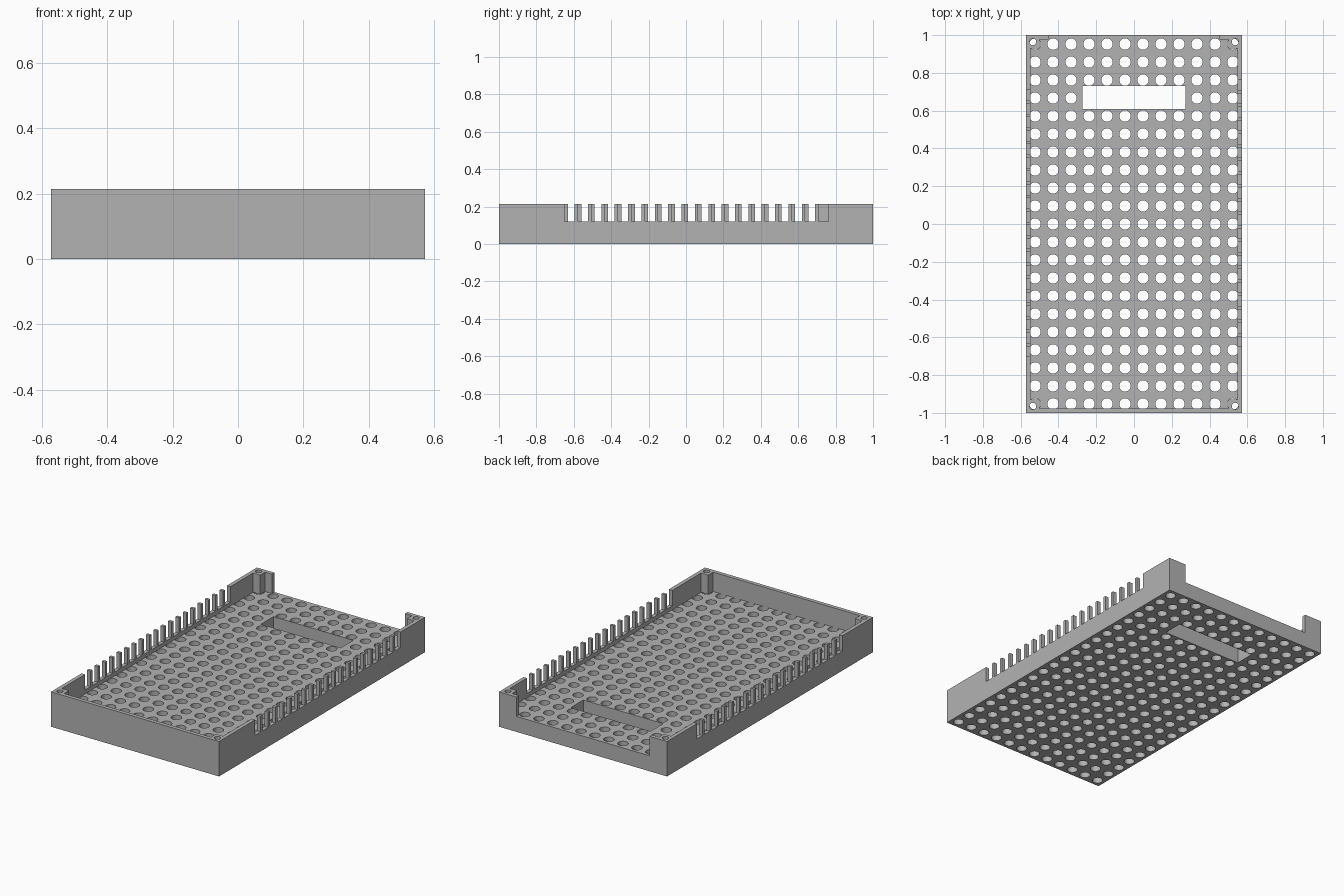
import bpy, bmesh
from math import sin, cos, pi, sqrt

cube = bpy.data.objects.get("Cube")
if cube:
    bpy.data.objects.remove(cube, do_unlink=True)

T = 1 / 42                       # wall thickness, the unit of every size below
FLOOR, HEIGHT, POST = 4, 9, 3
HALF_X, HALF_Y = 24, 42

# Single grey finish
grey = bpy.data.materials.new("grey_plastic")
grey.use_nodes = True
colour = (0.45, 0.45, 0.45, 1)
grey.diffuse_color = colour
grey.node_tree.nodes["Principled BSDF"].inputs["Base Color"].default_value = colour


def finish(bm, name):
    bmesh.ops.recalc_face_normals(bm, faces=bm.faces[:])
    bmesh.ops.scale(bm, vec=(T, T, T), verts=bm.verts[:])
    mesh = bpy.data.meshes.new(name)
    bm.to_mesh(mesh)
    bm.free()
    mesh.materials.append(grey)
    obj = bpy.data.objects.new(name, mesh)
    bpy.context.scene.collection.objects.link(obj)
    bpy.ops.object.select_all(action="DESELECT")
    obj.select_set(True)
    bpy.context.view_layer.objects.active = obj
    bpy.ops.object.shade_smooth_by_angle()


def clamp(value, limit):
    return max(-limit, min(limit, value))


def add_cell(bm, centre, x_span, y_span, radius, z, sides=32):
    """Flat rectangle with a round hole, as a ring of quads."""
    def reach(mid, span, direction):
        end = span[1] if direction > 0 else span[0]
        return mid + abs(end - mid) * clamp(sqrt(2) * direction, 1)

    (cx, cy), inner, outer = centre, [], []
    for i in range(sides):
        c, s = cos(2 * pi * i / sides), sin(2 * pi * i / sides)
        inner.append(bm.verts.new((cx + radius * c, cy + radius * s, z)))
        outer.append(bm.verts.new((reach(cx, x_span, c), reach(cy, y_span, s), z)))
    for i in range(sides):
        bm.faces.new((inner[i - 1], outer[i - 1], outer[i], inner[i]))


def thicken(bm, depth):
    """Raise a flat sheet into a solid; the walls supply its outermost sides."""
    bmesh.ops.remove_doubles(bm, verts=bm.verts[:], dist=0.001)
    new = bmesh.ops.extrude_face_region(bm, geom=bm.faces[:])["geom"]
    bmesh.ops.translate(bm, vec=(0, 0, depth),
                        verts=[v for v in new if isinstance(v, bmesh.types.BMVert)])
    outside = [f for f in bm.faces
               if all(abs(v.co.x) > HALF_X - 0.01 for v in f.verts)
               or all(abs(v.co.y) > HALF_Y - 0.01 for v in f.verts)]
    bmesh.ops.delete(bm, geom=outside, context="FACES")


# Floor: grid of round holes, with cells left out for the window
x_lines = [4 * i - HALF_X for i in range(13)]
y_lines = [4 * i - HALF_Y for i in range(22)]
x_lines[3], x_lines[9] = -11.4, 11.4
y_lines[17], y_lines[18] = 25.6, 30.72
bm = bmesh.new()
for col in range(12):
    for row in range(21):
        if not (3 <= col <= 8 and row == 17):
            add_cell(bm, (4 * col - 22, 4 * row - 40),
                     x_lines[col:col + 2], y_lines[row:row + 2], 1.26, 0)
thicken(bm, FLOOR)
finish(bm, "perforated_floor")

# Corner posts with screw holes
bm = bmesh.new()
for x0 in (-HALF_X, HALF_X - POST):
    for y0 in (-HALF_Y, HALF_Y - POST):
        add_cell(bm, (x0 + POST / 2, y0 + POST / 2),
                 (x0, x0 + POST), (y0, y0 + POST), 0.76, FLOOR)
thicken(bm, HEIGHT - FLOOR)
finish(bm, "corner_posts")


def build_wall(name, half, notches, place):
    """Notched wall: outer skin to the ground, inner skin between the posts."""
    end = half - POST
    outline = [(-half, 0), (half, 0), (half, HEIGHT), (end, HEIGHT)]
    for start, stop, bottom in reversed(notches):
        outline += [(stop, HEIGHT), (stop, bottom), (start, bottom), (start, HEIGHT)]
    outline += [(-end, HEIGHT), (-half, HEIGHT)]

    bm = bmesh.new()
    outer = [bm.verts.new(place(s, 0, z)) for s, z in outline]
    shared = {}
    inner = []
    for s, z in outline:
        key = (clamp(s, end), max(z, FLOOR - 0.1))
        if key not in shared:
            shared[key] = bm.verts.new(place(key[0], 1, key[1]))
        inner.append(shared[key])
    bm.faces.new(outer)
    bm.faces.new(list(shared.values()))
    # Join the skins, except under the wall, at the posts and at floor level
    for i, (s, z) in enumerate(outline):
        prev_s, prev_z = outline[i - 1]
        at_end = abs(s) == half or abs(prev_s) == half
        if not at_end and max(z, prev_z) > FLOOR:
            bm.faces.new((outer[i - 1], outer[i], inner[i], inner[i - 1]))
    finish(bm, name)


# Side walls with staggered vent slots
for name, side, first in (("left_wall", 1, -27.25), ("right_wall", -1, -29.5)):
    slots = [(first + 3 * i, first + 3 * i + 2.25, FLOOR + 1) for i in range(20)]
    build_wall(name, HALF_Y, slots,
               lambda s, d, z: (side * (HALF_X - d), s, z))

# Plain front wall, and back wall with a wide opening down to the floor
for name, side, gaps in (("front_wall", -1, []), ("back_wall", 1, [(-19, 19, FLOOR)])):
    build_wall(name, HALF_X, gaps,
               lambda s, d, z: (s, side * (HALF_Y - d), z))
